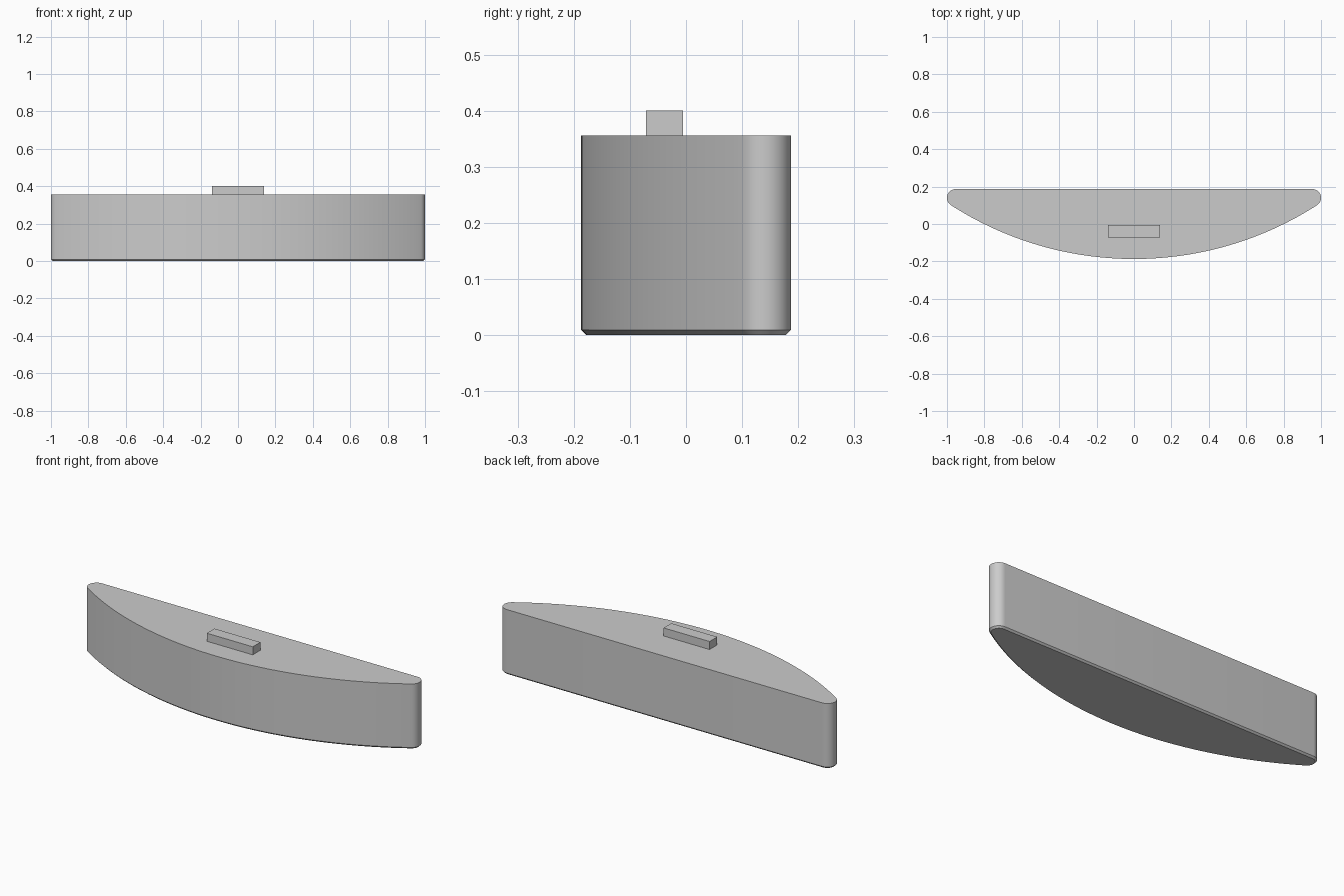
import bpy, bmesh
from math import sin, cos, pi, atan2, radians
from mathutils import Vector

cube = bpy.data.objects.get("Cube")
if cube:
    bpy.data.objects.remove(cube, do_unlink=True)

grey = bpy.data.materials.new("light_grey")
grey.use_nodes = True
colour = (0.6, 0.6, 0.6, 1)
grey.diffuse_color = colour
grey.node_tree.nodes["Principled BSDF"].inputs["Base Color"].default_value = colour

HALF_DEPTH, END_R = 0.187, 0.047
BODY_TOP, CHAMFER = 0.356, 0.009

# Bow outline: flat back, round ends, one wide arc across the front
end = Vector((1 - END_R, HALF_DEPTH - END_R))
rise = end.y + HALF_DEPTH
bow_r = (end.x ** 2 + rise ** 2 - END_R ** 2) / (2 * (rise - END_R))
bow_y = bow_r - HALF_DEPTH
tangent = atan2(end.y - bow_y, end.x)


def arc(cx, cy, r, start, stop, steps):
    angles = [start + (stop - start) * i / steps for i in range(steps + 1)]
    return [(cx + r * cos(a), cy + r * sin(a)) for a in angles]


def outline(inset):
    r = END_R - inset
    front = arc(0, bow_y, bow_r - inset, -pi - tangent, tangent, 64)
    right = arc(end.x, end.y, r, tangent, pi / 2, 16)
    left = arc(-end.x, end.y, r, pi / 2, pi - tangent, 16)
    return front + right[1:] + left[:-1]


def finish(name, bm):
    bmesh.ops.recalc_face_normals(bm, faces=bm.faces)
    mesh = bpy.data.meshes.new(name)
    bm.to_mesh(mesh)
    bm.free()
    mesh.materials.append(grey)
    ob = bpy.data.objects.new(name, mesh)
    bpy.context.collection.objects.link(ob)
    return ob


# Body: three stacked outlines, the lowest inset for the bottom chamfer
bm = bmesh.new()
rings = [[bm.verts.new((x, y, z)) for x, y in outline(inset)]
         for inset, z in ((CHAMFER, 0), (0, CHAMFER), (0, BODY_TOP))]
for low, high in zip(rings, rings[1:]):
    for i in range(len(low)):
        bm.faces.new((low[i - 1], low[i], high[i], high[i - 1]))
bm.faces.new(rings[0][::-1])
bm.faces.new(rings[-1])
body = finish("bowed_body", bm)
bpy.ops.object.select_all(action="DESELECT")
body.select_set(True)
bpy.context.view_layer.objects.active = body
bpy.ops.object.shade_smooth_by_angle(angle=radians(30))

# Small rectangular tab on the top
bm = bmesh.new()
bmesh.ops.create_cube(bm, size=1)
bmesh.ops.scale(bm, vec=(0.278, 0.066, 0.044), verts=bm.verts)
bmesh.ops.translate(bm, vec=(0, -0.038, BODY_TOP + 0.022), verts=bm.verts)
finish("top_tab", bm)
